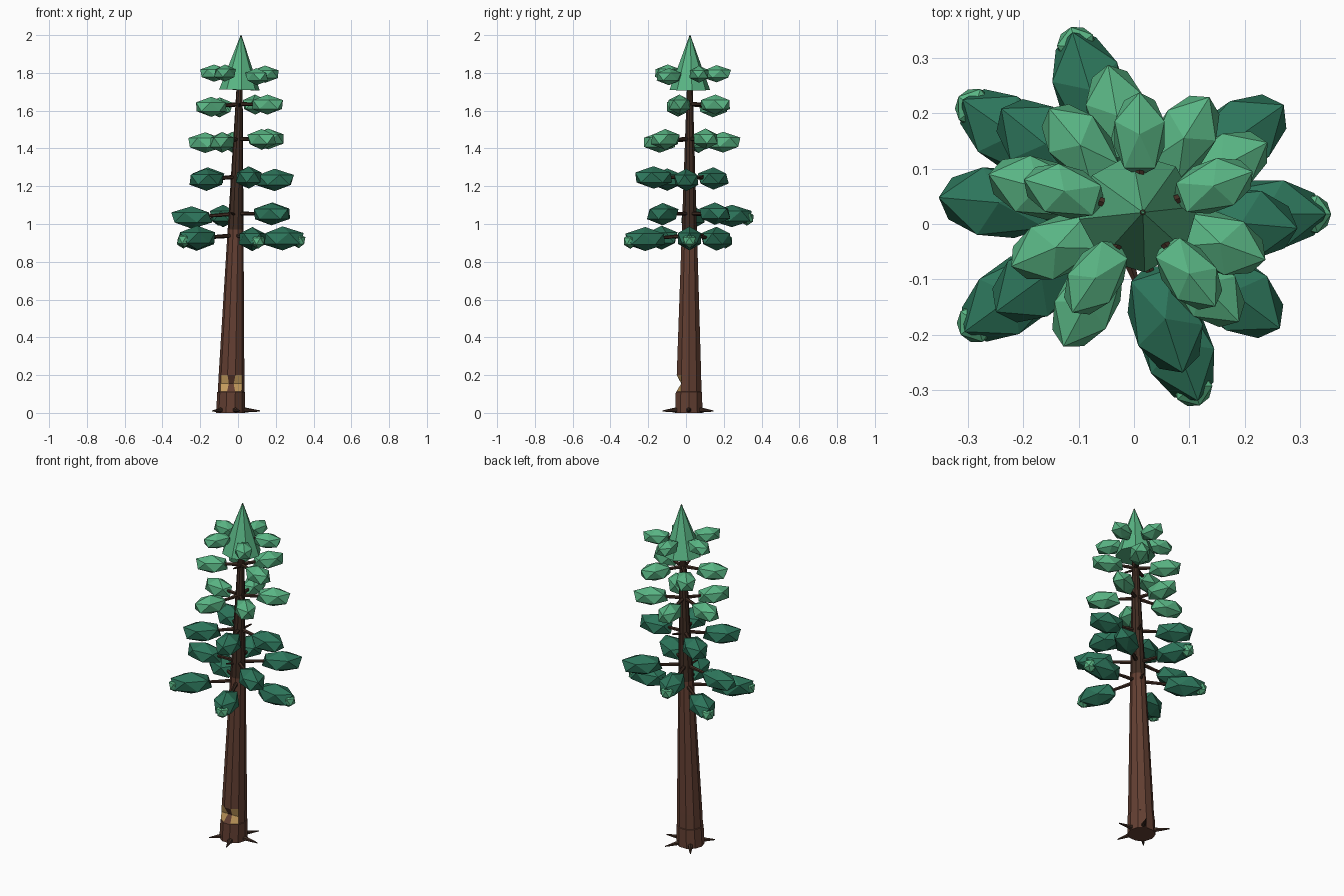
import bpy, bmesh, math, random
from mathutils import Vector, Matrix

random.seed(4)
cube = bpy.data.objects.get("Cube")
if cube:
    bpy.data.objects.remove(cube, do_unlink=True)


def material(name, rgb):
    m = bpy.data.materials.new(name)
    m.use_nodes = True
    m.diffuse_color = (*rgb, 1)
    m.node_tree.nodes["Principled BSDF"].inputs["Base Color"].default_value = (*rgb, 1)
    return m


BARK = material("bark brown", (0.125, 0.05, 0.032))
DARK_BARK = material("dark bark", (0.05, 0.025, 0.016))
PALE_WOOD = material("pale cut wood", (0.55, 0.33, 0.11))
DEEP_GREEN = material("deep green", (0.026, 0.18, 0.105))
LIGHT_GREEN = material("light green", (0.1, 0.46, 0.23))


def finish(bm, name, *mats):
    bmesh.ops.recalc_face_normals(bm, faces=bm.faces)
    mesh = bpy.data.meshes.new(name)
    bm.to_mesh(mesh)
    bm.free()
    for m in mats:
        mesh.materials.append(m)
    obj = bpy.data.objects.new(name, mesh)
    bpy.context.collection.objects.link(obj)
    return obj


def axis_at(z):
    """Centre of the leaning trunk at height z."""
    return Vector((-0.04 + 0.028 * z, 0.015 + 0.003 * z, z))


def polar(angle, length, z=0):
    a = math.radians(angle)
    return Vector((math.cos(a) * length, math.sin(a) * length, z))


def add_spike(bm, start, end, r1, r2, sides=6):
    """Tapered rod between two points."""
    d = end - start
    m = Matrix.Translation((start + end) / 2) @ d.to_track_quat('Z', 'Y').to_matrix().to_4x4()
    bmesh.ops.create_cone(bm, cap_ends=True, segments=sides, radius1=r1,
                          radius2=r2, depth=d.length, matrix=m)


# Trunk: stacked ten-sided rings with a notch chopped in the front
SIDES = 10
NOTCH_Z = 0.155
rings = [(0, 0.076), (0.11, 0.073), (0.112, 0.07), (NOTCH_Z, 0.069), (0.2, 0.068),
         (0.97, 0.042), (1.7, 0.017), (1.995, 0.005)]
bm = bmesh.new()
loops = []
for z, r in rings:
    loop = []
    for i in range(SIDES):
        angle = 36 * i
        reach = r - 0.028 if z == NOTCH_Z and angle in (252, 288) else r
        loop.append(bm.verts.new(axis_at(z) + polar(angle, reach)))
    loops.append(loop)
for low, high in zip(loops, loops[1:]):
    for i in range(SIDES):
        j = (i + 1) % SIDES
        face = bm.faces.new((low[i], low[j], high[j], high[i]))
        middle = face.calc_center_median().z
        if middle > 0.97:
            face.material_index = 1
        elif 0.112 < middle < 0.2 and i in (6, 8):
            face.material_index = 2
bm.faces.new(loops[0])
bm.faces.new(loops[-1])
finish(bm, "trunk", BARK, DARK_BARK, PALE_WOOD)

# Roots
bm = bmesh.new()
for angle, reach in ((0, 0.157), (60, 0.15), (125, 0.157), (225, 0.135), (290, 0.148)):
    add_spike(bm, axis_at(0.018) + polar(angle, 0.04),
              axis_at(0.01) + polar(angle, reach), 0.018, 0.003)
finish(bm, "roots", DARK_BARK)

# Tiers: height, distance, half size, leaf angles, bare twig angle, colour
tiers = [
    (0.93, 0.25, (0.118, 0.068, 0.06), (0, 291, 216, 145), 72, DEEP_GREEN),
    (1.045, 0.235, (0.115, 0.068, 0.056), (175, 107, 35, 323), 250, DEEP_GREEN),
    (1.24, 0.2, (0.108, 0.068, 0.056), (288, 355, 141, 216), 70, DEEP_GREEN),
    (1.44, 0.18, (0.098, 0.058, 0.052), (242, 165, 100, 28, 314), None, LIGHT_GREEN),
    (1.625, 0.16, (0.092, 0.057, 0.05), (340, 58, 130, 203), 275, LIGHT_GREEN),
    (1.79, 0.142, (0.08, 0.05, 0.043), (20, 90, 164, 236, 309), None, LIGHT_GREEN),
]
for n, (z, dist, size, angles, twig, green) in enumerate(tiers, 1):
    leaves, sticks = bmesh.new(), bmesh.new()
    for angle in angles:
        height = z + random.uniform(-0.012, 0.012)
        centre = axis_at(z) + polar(angle, dist, height - z)
        turn = Matrix.Rotation(math.radians(angle), 4, 'Z')
        # Pointed leaf clump, longest along the branch
        bmesh.ops.create_icosphere(
            leaves, subdivisions=1, radius=1.06,
            matrix=Matrix.Translation(centre) @ turn @ Matrix.Diagonal((*size, 1)))
        # Fresh light growth at the outer ends of the lowest tiers
        if n == 1 or (n == 2 and angle == 107):
            old = len(leaves.faces)
            tip = centre + polar(angle, size[0] * 0.72, -0.012)
            bmesh.ops.create_icosphere(
                leaves, subdivisions=1, radius=0.04, matrix=Matrix.Translation(tip) @ turn)
            leaves.faces.ensure_lookup_table()
            for face in leaves.faces[old:]:
                face.material_index = 1
        add_spike(sticks, axis_at(z + 0.01), centre, 0.012, 0.006)
    if twig is not None:
        add_spike(sticks, axis_at(z), axis_at(z + 0.015) + polar(twig, 0.08), 0.011, 0.004)
    finish(leaves, f"leaf_tier_{n}", green, LIGHT_GREEN)
    finish(sticks, f"branch_tier_{n}", DARK_BARK)

# Crown: eight-sided cone
bm = bmesh.new()
add_spike(bm, axis_at(1.71), axis_at(2.0), 0.108, 0.002, 8)
finish(bm, "crown", LIGHT_GREEN)
